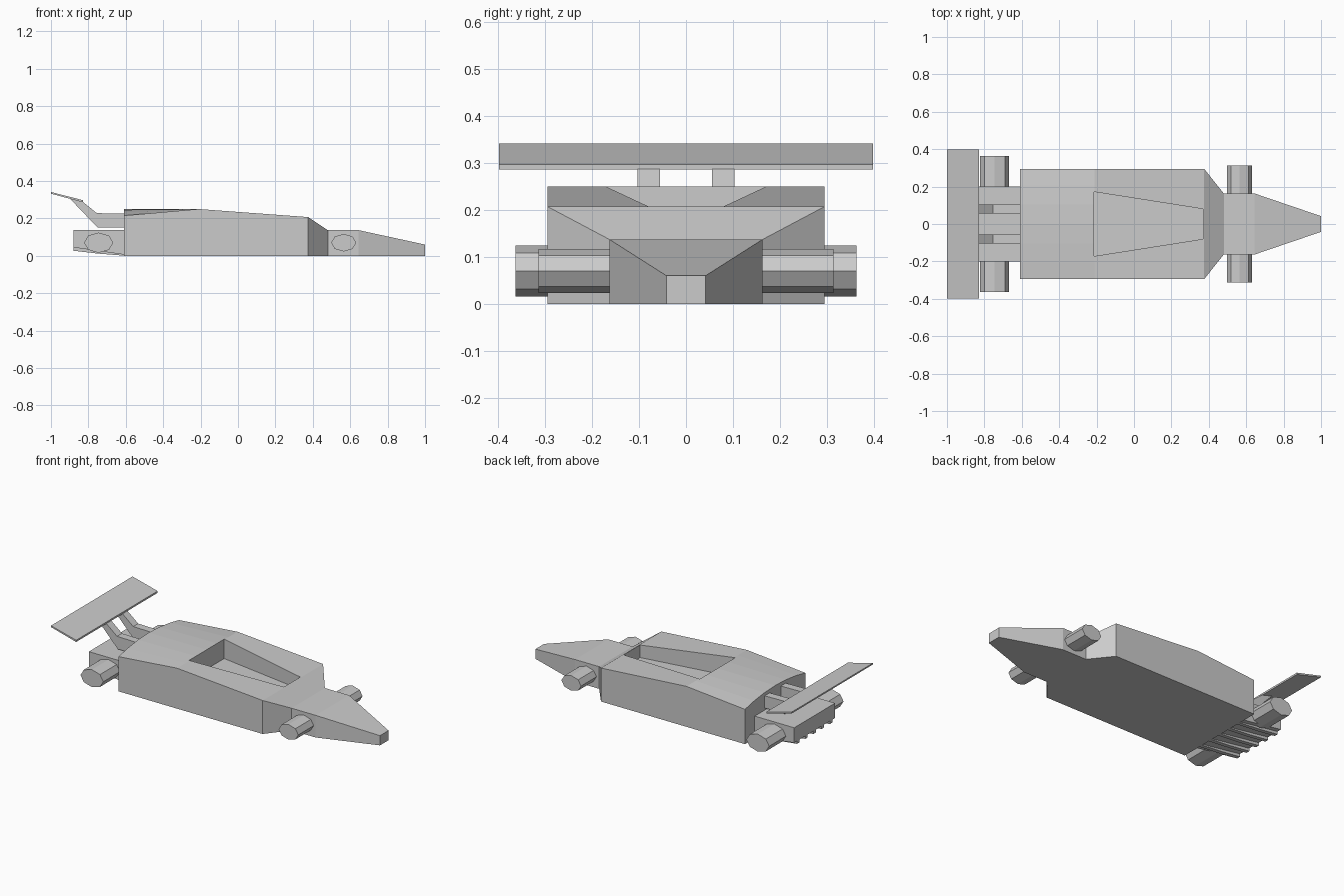
import bpy, bmesh, math
from mathutils import Matrix

cube = bpy.data.objects.get("Cube")
if cube:
    bpy.data.objects.remove(cube, do_unlink=True)

GREY = (0.6, 0.6, 0.6, 1)
mat = bpy.data.materials.new("plain grey")
mat.use_nodes = True
mat.diffuse_color = GREY
mat.node_tree.nodes["Principled BSDF"].inputs["Base Color"].default_value = GREY


def finish(name, bm):
    bmesh.ops.recalc_face_normals(bm, faces=bm.faces)
    mesh = bpy.data.meshes.new(name)
    bm.to_mesh(mesh)
    bm.free()
    mesh.materials.append(mat)
    obj = bpy.data.objects.new(name, mesh)
    bpy.context.collection.objects.link(obj)
    return obj


def loft(name, rings):
    """Skin closed rings of equal length and cap both ends."""
    bm = bmesh.new()
    loops = [[bm.verts.new(p) for p in ring] for ring in rings]
    n = len(loops[0])
    for a, b in zip(loops, loops[1:]):
        for i in range(n):
            j = (i + 1) % n
            bm.faces.new((a[i], a[j], b[j], b[i]))
    bm.faces.new(loops[0])
    bm.faces.new(loops[-1])
    return finish(name, bm)


def side_prism(name, profile, y0, y1):
    """Extrude an (x, z) side profile between two y positions."""
    return loft(name, [[(x, y, z) for x, z in profile] for y in (y0, y1)])


# Hull with nose: stations of x, half width, height, drop at the outer edge
stations = [(-0.61, 0.295, 0.25, 0.035), (-0.21, 0.295, 0.25, 0),
            (0.375, 0.295, 0.207, 0), (0.48, 0.163, 0.137, 0),
            (0.645, 0.163, 0.137, 0), (1.0, 0.042, 0.06, 0)]
fractions = [-1, -0.7, -0.35, 0, 0.35, 0.7, 1]
rings = []
for x, w, h, drop in stations:
    top = [(x, f * w, h - drop * f * f) for f in fractions]
    rings.append([(x, -w, 0)] + top + [(x, w, 0)])
body = loft("body", rings)

# Cockpit opening
cutter = loft("cockpit_cutter", [
    [(-0.215, -0.172, z), (0.37, -0.08, z), (0.37, 0.08, z), (-0.215, 0.172, z)]
    for z in (0.13, 0.4)])
cut = body.modifiers.new("cockpit", 'BOOLEAN')
cut.operation = 'DIFFERENCE'
cut.solver = 'EXACT'
cut.object = cutter
cutter.hide_render = True
cutter.hide_viewport = True
cutter.display_type = 'WIRE'

# Rear gearbox and diffuser fins beneath it
side_prism("gearbox", [(-0.6, 0.005), (-0.88, 0.045), (-0.88, 0.137), (-0.6, 0.137)], -0.2, 0.2)
for i in range(5):
    y = -0.16 + 0.08 * i
    side_prism("diffuser_fin", [(-0.6, 0.0), (-0.75, 0.012), (-0.88, 0.027),
                                (-0.88, 0.06), (-0.6, 0.04)], y - 0.012, y + 0.012)

# Rear wing and its two struts
side_prism("rear_wing", [(-1, 0.341), (-1, 0.332), (-0.828, 0.286), (-0.828, 0.297)], -0.398, 0.398)
strut = [(-0.6, 0.15), (-0.75, 0.15), (-0.9, 0.307), (-0.83, 0.289), (-0.755, 0.228), (-0.6, 0.225)]
for y in (-0.079, 0.079):
    side_prism("wing_strut", strut, y - 0.024, y + 0.024)

# Eight-sided, flattened wheels
for name, x, rx, rz, y0, y1 in (("front_wheel", 0.565, 0.067, 0.047, 0.14, 0.314),
                                ("rear_wheel", -0.745, 0.078, 0.054, 0.18, 0.363)):
    rim = [(x + rx * math.cos(k * math.pi / 4), 0.07 + rz * math.sin(k * math.pi / 4))
           for k in range(8)]
    for side, label in ((1, "left"), (-1, "right")):
        side_prism(name + "_" + label, rim, side * y0, side * y1)
